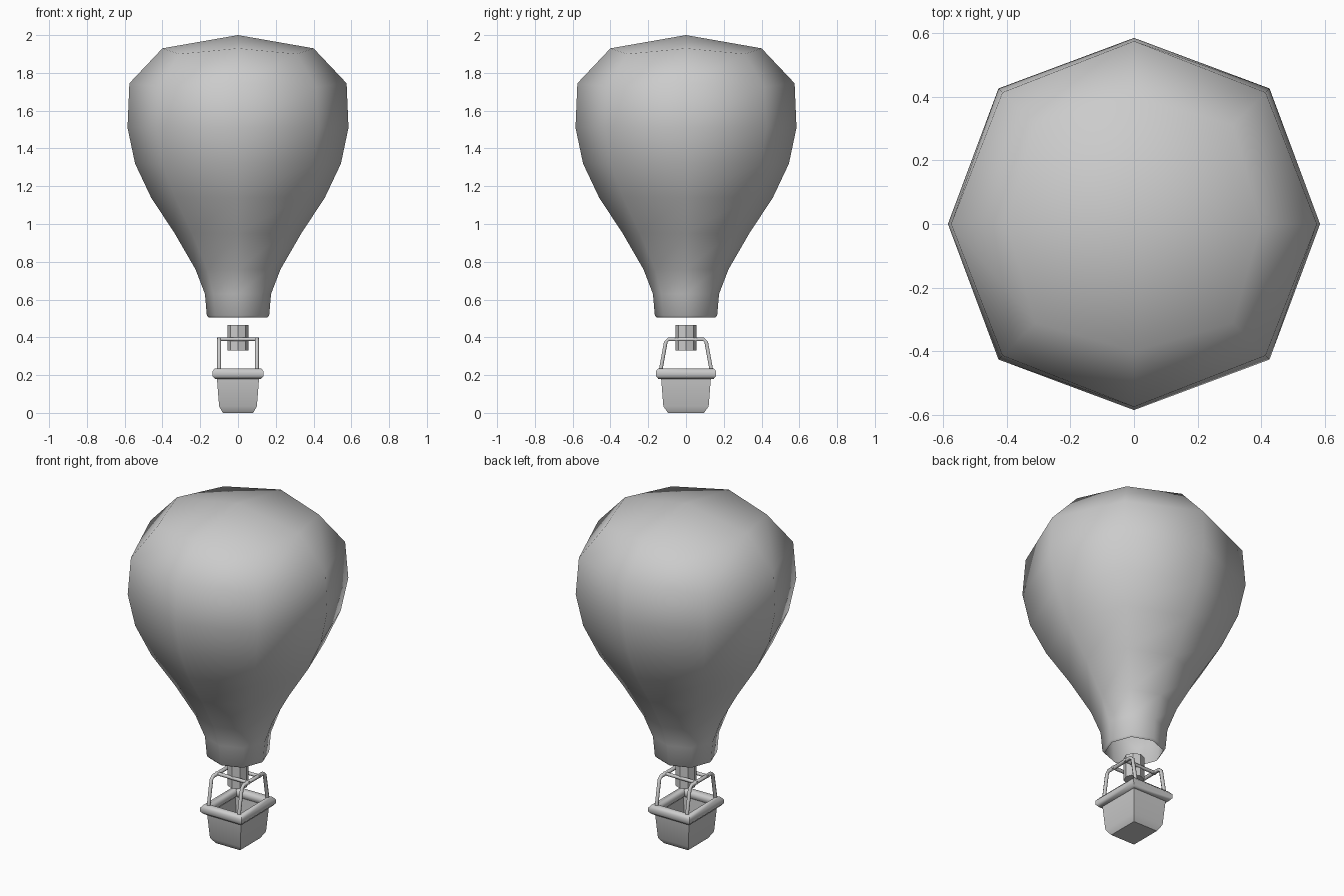
import bpy, bmesh
from math import cos, sin, pi
from mathutils import Vector

if "Cube" in bpy.data.objects:
    bpy.data.objects.remove(bpy.data.objects["Cube"])


def make(name, rings, cap_start=False, cap_end=False, wrap=False, angle=None):
    """Skin a stack of equal-length point rings."""
    bm = bmesh.new()
    loops = [[bm.verts.new(p) for p in r] for r in rings]
    n = len(loops[0])
    pairs = list(zip(loops, loops[1:])) + ([(loops[-1], loops[0])] if wrap else [])
    for a, b in pairs:
        for i in range(n):
            j = (i + 1) % n
            bm.faces.new((a[i], a[j], b[j], b[i]))
    if cap_start:
        bm.faces.new(loops[0][::-1])
    if cap_end:
        bm.faces.new(loops[-1])
    bmesh.ops.recalc_face_normals(bm, faces=bm.faces)
    return finish(name, bm, angle)


def finish(name, bm, angle=None):
    me = bpy.data.meshes.new(name)
    bm.to_mesh(me)
    bm.free()
    ob = bpy.data.objects.new(name, me)
    bpy.context.collection.objects.link(ob)
    if angle:
        bpy.ops.object.select_all(action='DESELECT')
        ob.select_set(True)
        bpy.context.view_layer.objects.active = ob
        bpy.ops.object.shade_smooth_by_angle(angle=angle)
    return ob


def octagon(ra, za, rd, zd):
    return [((rd if k % 2 else ra) * cos(k * pi / 4), (rd if k % 2 else ra) * sin(k * pi / 4),
             zd if k % 2 else za) for k in range(8)]


def rect(x, y, z):
    return [(-x, -y, z), (x, -y, z), (x, y, z), (-x, y, z)]


def tube(name, pts, r, sides=6):
    """Round bar along a path."""
    pts = [Vector(p) for p in pts]
    rings = []
    for i, p in enumerate(pts):
        t = (pts[min(i + 1, len(pts) - 1)] - pts[max(i - 1, 0)]).normalized()
        u = Vector((1, 0, 0)) if abs(t.x) < 0.9 else Vector((0, 1, 0))
        v = t.cross(u).normalized()
        rings.append([p + r * (cos(2 * pi * k / sides) * u + sin(2 * pi * k / sides) * v)
                      for k in range(sides)])
    return make(name, rings, True, True, angle=1.1)


# Envelope: open-mouthed eight-sided balloon with a four-quad crown
profile = [(0.155, 0.505), (0.165, 0.515), (0.175, 0.63), (0.225, 0.76), (0.335, 0.95),
           (0.46, 1.14), (0.545, 1.32), (0.585, 1.51)]
rings = [octagon(r, z, r * 1.03, z) for r, z in profile]
rings += [octagon(0.575, 1.745, 0.585, 1.725), octagon(0.4, 1.93, 0.44, 1.9)]
bm = bmesh.new()
loops = [[bm.verts.new(p) for p in r] for r in rings]
for a, b in zip(loops, loops[1:]):
    for i in range(8):
        j = (i + 1) % 8
        bm.faces.new((a[i], a[j], b[j], b[i]))
top = bm.verts.new((0, 0, 2))
for i in range(0, 8, 2):
    bm.faces.new((top, loops[-1][i], loops[-1][i + 1], loops[-1][(i + 2) % 8]))
bmesh.ops.recalc_face_normals(bm, faces=bm.faces)
finish("envelope", bm, 1.2)

# Burner
make("burner", [octagon(0.056, z, 0.056, z) for z in (0.33, 0.465)], True, True)

# Burner frame: two bent hoops and two crossbars
for side, s in (("left", -1), ("right", 1)):
    x = 0.1 * s
    half = [(-0.137, 0.21), (-0.107, 0.375), (-0.092, 0.39)]
    path = half + [(-y, z) for y, z in reversed(half)]
    tube("hoop_" + side, [(x, y, z) for y, z in path], 0.011)
for end, s in (("front", -1), ("back", 1)):
    tube("crossbar_" + end, [(-0.11, 0.05 * s, 0.39), (0.11, 0.05 * s, 0.39)], 0.01)

# Basket: hollow tapered box
make("basket", [rect(*p) for p in (
    (0.08, 0.095, 0.0), (0.1, 0.12, 0.035), (0.113, 0.133, 0.2),
    (0.1, 0.12, 0.2), (0.088, 0.108, 0.03))], True, True, angle=0.9)

# Padded rim around the basket
rim = []
for k in range(8):
    a = 2 * pi * (k + 0.5) / 8
    d, z = 0.025 * cos(a), 0.208 + 0.03 * sin(a)
    rim.append(rect(0.113 + d, 0.137 + d, z))
make("basket_rim", rim, wrap=True, angle=0.9)
